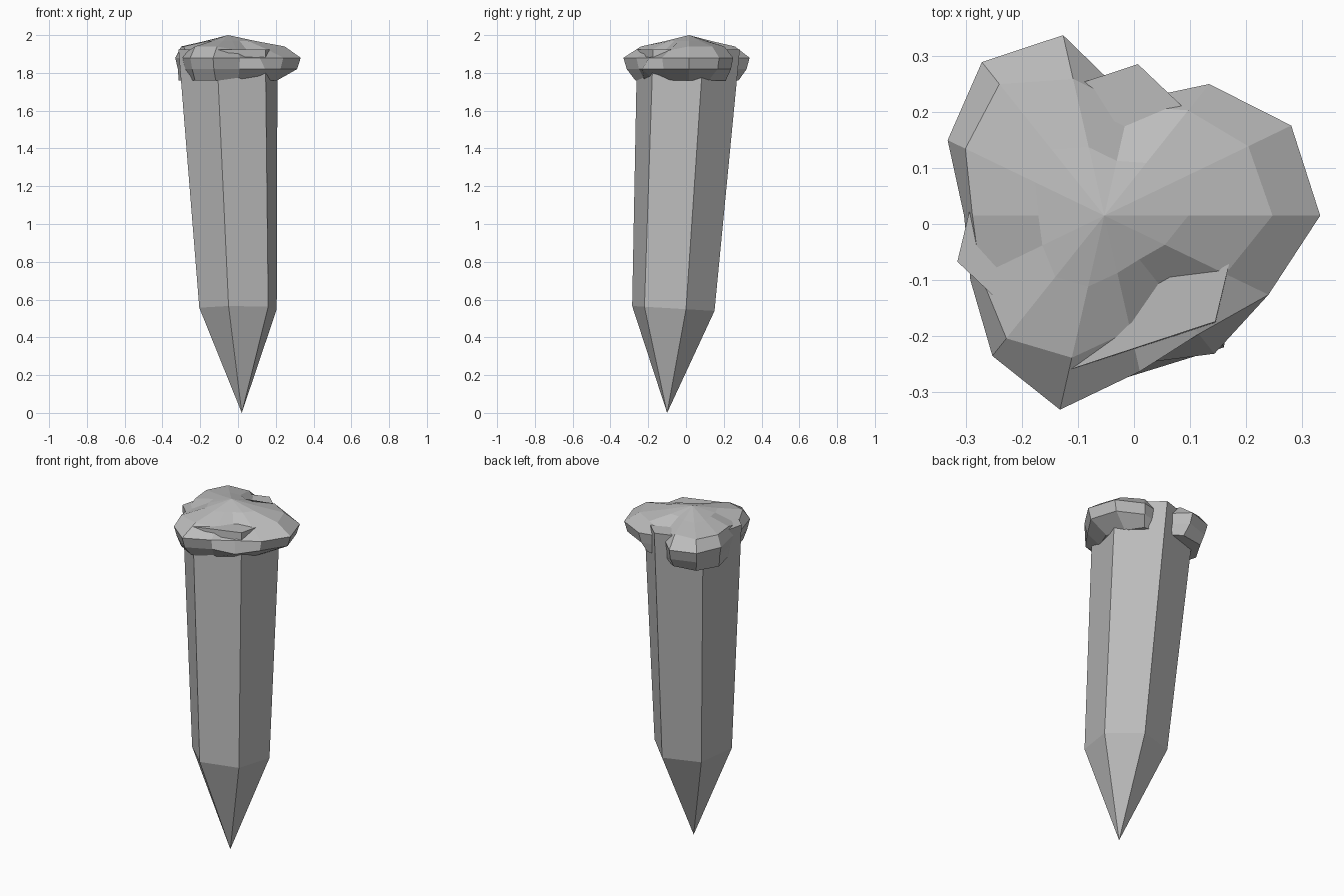
import bpy
import bmesh
from math import cos, sin, tau
from mathutils import Vector

cube = bpy.data.objects.get("Cube")
if cube:
    bpy.data.objects.remove(cube, do_unlink=True)

GREY = (0.5, 0.5, 0.5, 1)
grey = bpy.data.materials.new("plain_grey")
grey.use_nodes = True
grey.diffuse_color = GREY
grey.node_tree.nodes["Principled BSDF"].inputs["Base Color"].default_value = GREY


def loft(name, rings):
    """Join rings of points into a closed skin; a single point makes a tip."""
    bm = bmesh.new()
    rows = [[bm.verts.new(p) for p in ring] for ring in rings]
    for low, high in zip(rows, rows[1:]):
        count = max(len(low), len(high))
        for i in range(count):
            j = (i + 1) % count
            if len(low) == 1:
                bm.faces.new((low[0], high[j], high[i]))
            elif len(high) == 1:
                bm.faces.new((low[i], low[j], high[0]))
            else:
                bm.faces.new((low[i], low[j], high[j], high[i]))
    for row in (rows[0], rows[-1]):
        if len(row) > 2:
            bm.faces.new(row)
    bmesh.ops.recalc_face_normals(bm, faces=bm.faces)
    mesh = bpy.data.meshes.new(name)
    bm.to_mesh(mesh)
    bm.free()
    mesh.materials.append(grey)
    obj = bpy.data.objects.new(name, mesh)
    bpy.context.collection.objects.link(obj)
    return obj


def hexagon(centre, half, tilt):
    """Six corners from three half diagonals, on a slightly tilted plane."""
    corners = [Vector(h) for h in half] + [-Vector(h) for h in half]
    c = Vector(centre)
    return [c + Vector((h.x, h.y, tilt * h.y)) for h in corners]


# Shaft: leaning hexagonal post that tapers to a point
point = [Vector((0.02, -0.1, 0))]
shoulder = hexagon((0, -0.067, 0.553),
                   [(-0.05, -0.218, 0), (0.16, -0.153, 0), (0.205, 0.067, 0)], -0.06)
top = hexagon((-0.053, 0.013, 1.925),
              [(-0.06, -0.272, 0), (0.198, -0.187, 0), (0.262, 0.08, 0)], 0)
loft("shaft", [point, shoulder, top])

# Head: battered cap of uneven rings around the top of the shaft
APEX = Vector((-0.053, 0.015, 2))
SIDES = 14


def cap_ring(radii, z, dips={}):
    ring = []
    for i, r in enumerate(radii):
        a = tau * i / SIDES
        ring.append(Vector((APEX.x + r * cos(a), APEX.y + r * sin(a), z + dips.get(i, 0))))
    return ring


rim = [.385, .37, .3, .21, .33, .35, .31, .25, .265, .32, .355, .285, .27, .325]
upper = [.3, .285, .24, .2, .25, .3, .275, .235, .245, .28, .26, .21, .2, .24]
under = [.26, .24, .25, .2, .27, .31, .29, .23, .22, .28, .29, .24, .23, .24]
lower_rim = [r * 0.95 for r in rim]
lower_rim[12] = .315
loft("head", [
    cap_ring([0.1] * SIDES, 1.76),
    cap_ring(under, 1.76),
    cap_ring(lower_rim, 1.82),
    cap_ring(rim, 1.88),
    cap_ring(upper, 1.94, {3: -.04, 8: -.03, 11: -.02, 12: -.05, 13: -.02}),
    cap_ring([r * 0.5 for r in upper], 1.968),
    [APEX],
])
